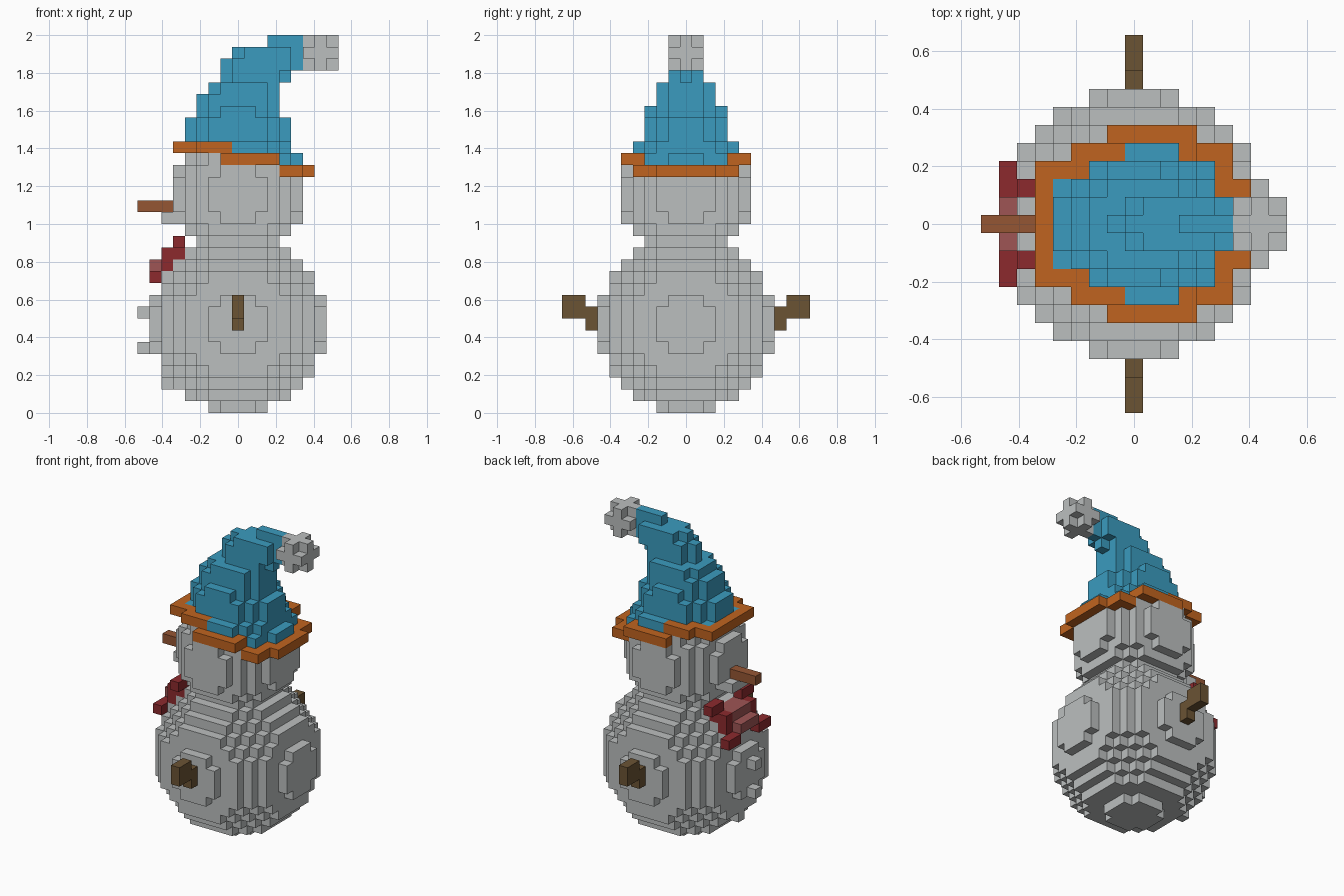
import bpy, bmesh
from itertools import product
from math import radians
from mathutils import Vector

U = 1 / 16  # block size

if "Cube" in bpy.data.objects:
    bpy.data.objects.remove(bpy.data.objects["Cube"], do_unlink=True)


def material(name, rgb):
    m = bpy.data.materials.new(name)
    m.use_nodes = True
    m.diffuse_color = (*rgb, 1)
    m.node_tree.nodes["Principled BSDF"].inputs["Base Color"].default_value = (*rgb, 1)
    return m


snow = material("snow grey", (0.50, 0.52, 0.52))
blue = material("hat blue", (0.043, 0.33, 0.52))
orange = material("brim orange", (0.53, 0.127, 0.014))
bark = material("bark brown", (0.147, 0.087, 0.034))
sienna = material("nose sienna", (0.30, 0.093, 0.034))
red = material("bow red", (0.262, 0.023, 0.027))
rose = material("knot rose", (0.342, 0.091, 0.091))


def span(a, b):
    return range(a, b + 1)


def box(xs, ys, zs):
    """All cells in a block, each axis given as (first, last)."""
    return set(product(span(*xs), span(*ys), span(*zs)))


def ball(cz, r):
    n = int(r)
    return {(x, y, z + cz) for x, y, z in product(span(-n, n), repeat=3)
            if x * x + y * y + z * z <= r * r}


def mirrored(cells):
    return cells | {(x, -y, z) for x, y, z in cells}


# Hat cone: leaning stack of elliptical layers (first x, last x, half depth)
def hat_cone():
    layers = [(-4, 4, 4), (-4, 4, 3), (-4, 4, 3), (-3, 3, 3), (-3, 3, 2),
              (-2, 3, 2), (-1, 4, 1), (-1, 5, 1), (0, 5, 1), (3, 5, 0)]
    cells = box((4, 4), (-3, 3), (21, 21)) | box((5, 5), (-1, 1), (21, 21))
    for k, (a, b, h) in enumerate(layers, 22):
        cx, rx, ry = (a + b) / 2, (b - a + 1) / 2, h + 0.5
        cells |= {(x, y, k) for x in span(a, b) for y in span(-h, h)
                  if ((x - cx) / rx) ** 2 + (y / ry) ** 2 <= 1}
    return cells


# Brim: stepped ring that drops toward the back of the head
def hat_brim():
    rows = {0: [(-5, -5), (6, 6)], 1: [(-5, -5), (6, 6)], 2: [(-5, -5), (5, 6)],
            3: [(-5, -3), (5, 5)], 4: [(-3, -1), (3, 5)], 5: [(-1, 3)]}
    cells = set()
    for y, runs in rows.items():
        for run in runs:
            for x in span(*run):
                z = 22 if x < 0 and y < 5 else 21 if x < 4 else 20
                cells.add((x, y, z))
    return mirrored(cells)


# Pompom: small cube without its corners
pompom = {(x, y, z) for x, y, z in box((6, 8), (-1, 1), (29, 31))
          if abs(x - 7) + abs(y) + abs(z - 30) < 3}

# Bow tie lying on the chest
bow_wings = mirrored(box((-5, -5), (2, 3), (14, 14)) | box((-6, -5), (2, 2), (13, 13))
                     | box((-6, -6), (2, 2), (12, 12)) | box((-7, -7), (2, 3), (11, 11)))
bow_knot = box((-7, -6), (-1, 1), (12, 12)) | box((-6, -5), (-1, 1), (13, 13))

# Arms, one on each side
left_arm = box((0, 0), (8, 8), (7, 8)) | box((0, 0), (9, 10), (8, 9))
right_arm = {(x, -y, z) for x, y, z in left_arm}

parts = [
    ("pompom", pompom, snow),
    ("hat_brim", hat_brim(), orange),
    ("hat_cone", hat_cone(), blue),
    ("bow_wings", bow_wings, red),
    ("bow_knot", bow_knot, rose),
    ("nose", box((-8, -6), (0, 0), (17, 17)), sienna),
    ("mouth", box((-6, -6), (-1, 1), (16, 16)), snow),
    ("buttons", {(-8, 0, 8), (-8, 0, 5), (-6, 0, 2)}, snow),
    ("left_arm", left_arm, bark),
    ("right_arm", right_arm, bark),
    ("head", ball(18, 5.5), snow),
    ("body", ball(7, 7.5), snow),
]

# Earlier parts win where parts overlap
owner = {}
for name, cells, mat in parts:
    for c in cells:
        owner.setdefault(c, name)


def build(name, cells, mat):
    """Mesh the exposed sides of the part's cells and merge flat areas."""
    bm = bmesh.new()
    for c in sorted(cells):
        if owner[c] != name:
            continue
        centre = Vector(c) + Vector((0, 0, 0.5))
        for axis, sign in product(range(3), (-1, 1)):
            n = Vector((0, 0, 0))
            n[axis] = sign
            if tuple(int(v) for v in Vector(c) + n) in owner:
                continue
            u = Vector((0, 0, 0))
            u[(axis + 1) % 3] = 0.5
            v = n.cross(u)
            mid = centre + n / 2
            bm.faces.new([bm.verts.new((mid + p) * U)
                          for p in (-u - v, u - v, u + v, -u + v)])
    bmesh.ops.remove_doubles(bm, verts=bm.verts[:], dist=U / 100)
    bmesh.ops.dissolve_limit(bm, angle_limit=radians(1),
                             verts=bm.verts[:], edges=bm.edges[:])
    me = bpy.data.meshes.new(name)
    bm.to_mesh(me)
    bm.free()
    me.materials.append(mat)
    bpy.context.collection.objects.link(bpy.data.objects.new(name, me))


for part in parts:
    build(*part)
